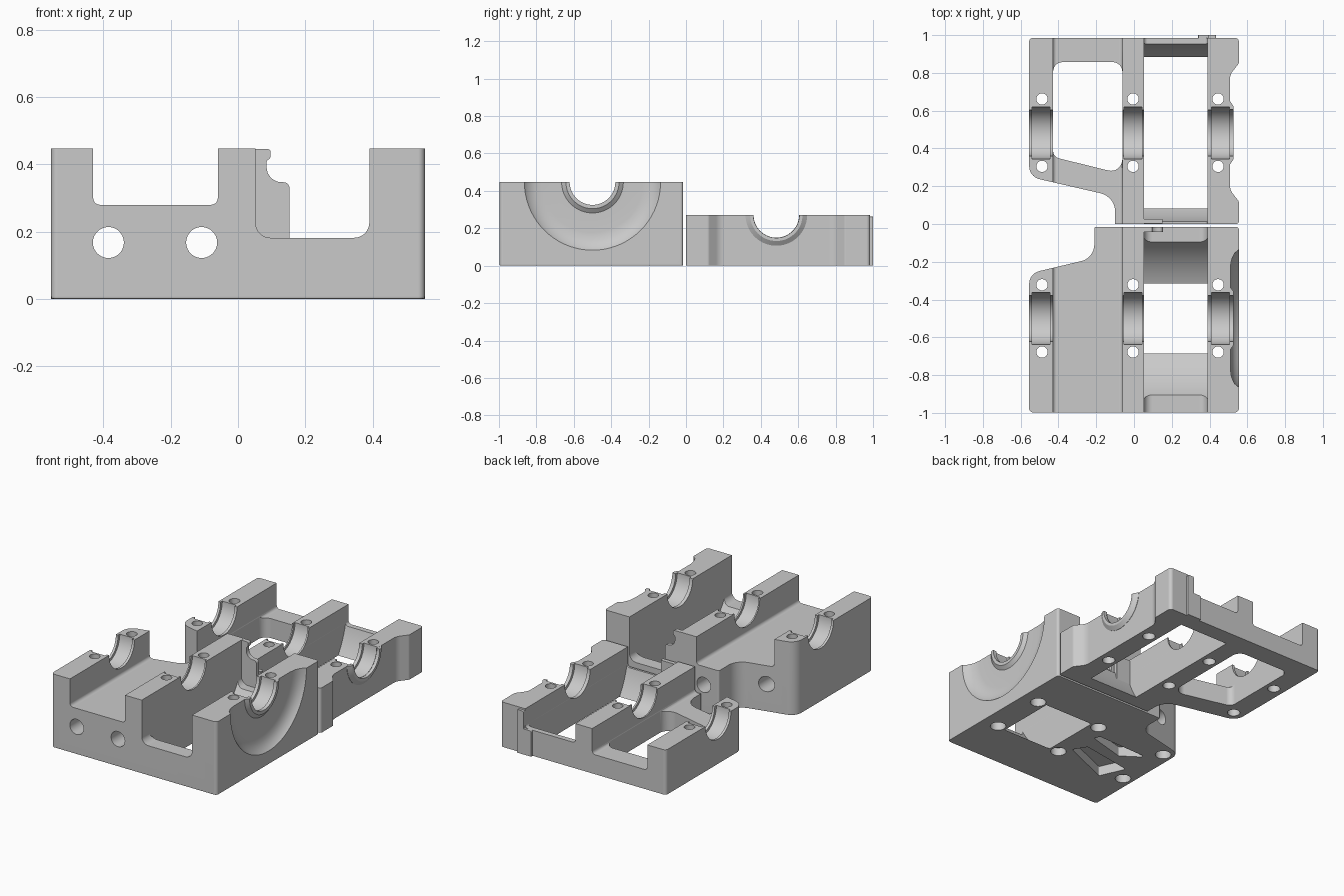
import bpy, bmesh, math
from mathutils import Vector, Matrix

if "Cube" in bpy.data.objects:
    bpy.data.objects.remove(bpy.data.objects["Cube"])

metal = bpy.data.materials.new("plain_grey")
metal.diffuse_color = (0.59, 0.59, 0.59, 1)
metal.use_nodes = True
metal.node_tree.nodes["Principled BSDF"].inputs["Base Color"].default_value = metal.diffuse_color


def rounded(points, n=8):
    """Polygon with arcs; each point is (u, v) or (u, v, radius)."""
    out = []
    for i, p in enumerate(points):
        v = Vector(p[:2])
        if len(p) < 3:
            out.append(v)
            continue
        a = (Vector(points[i - 1][:2]) - v).normalized()
        b = (Vector(points[(i + 1) % len(points)][:2]) - v).normalized()
        half = a.angle(b) / 2
        c = v + (a + b).normalized() * p[2] / math.sin(half)
        t = p[2] / math.tan(half)
        s, e = v + a * t - c, v + b * t - c
        sweep = s.angle_signed(e)
        for k in range(n + 1):
            out.append(c + Matrix.Rotation(-sweep * k / n, 2) @ s)
    return out


def finish(bm, name):
    bmesh.ops.recalc_face_normals(bm, faces=bm.faces)
    me = bpy.data.meshes.new(name)
    bm.to_mesh(me)
    bm.free()
    me.materials.append(metal)
    ob = bpy.data.objects.new(name, me)
    bpy.context.collection.objects.link(ob)
    return ob


def prism(name, profile, axis, lo, hi, bevel=0):
    """Extrude a profile along an axis: x takes (y,z), y takes (x,z), z takes (x,y)."""
    place = {"x": lambda u, v, w: (w, u, v),
             "y": lambda u, v, w: (u, w, v),
             "z": lambda u, v, w: (u, v, w)}[axis]
    bm = bmesh.new()
    low = [bm.verts.new(place(p[0], p[1], lo)) for p in profile]
    high = [bm.verts.new(place(p[0], p[1], hi)) for p in profile]
    n = len(profile)
    base = bm.faces.new(low)
    bm.faces.new(high)
    for i in range(n):
        j = (i + 1) % n
        bm.faces.new((low[i], low[j], high[j], high[i]))
    bmesh.ops.recalc_face_normals(bm, faces=bm.faces)
    if bevel:
        bmesh.ops.bevel(bm, geom=list(base.edges), offset=bevel, segments=2,
                        profile=0.5, affect='EDGES')
    return finish(bm, name)


def lathe(name, profile, y, z):
    """Revolve a closed outline of (radius, x) points about a line along x."""
    bm = bmesh.new()
    vs = [bm.verts.new((x, y, z + r)) for r, x in profile]
    es = [bm.edges.new((vs[i - 1], vs[i])) for i in range(len(vs))
          if profile[i - 1][0] + profile[i][0] > 0]      # no edge along the axis
    bmesh.ops.spin(bm, geom=vs + es, cent=(0, y, z), axis=(1, 0, 0),
                   angle=2 * math.pi, steps=72)
    bmesh.ops.remove_doubles(bm, verts=bm.verts, dist=1e-5)
    return finish(bm, name)


def circle(u, v, r, n=48):
    return [(u + r * math.cos(2 * math.pi * (i + .5) / n),
             v + r * math.sin(2 * math.pi * (i + .5) / n)) for i in range(n)]


def box(u0, u1, v0, v1, r=0):
    pts = [(u0, v0), (u1, v0), (u1, v1), (u0, v1)]
    return rounded([p + (r,) for p in pts]) if r else pts


def cut(ob, cutter):
    cutter.hide_render = True
    m = ob.modifiers.new("cut", 'BOOLEAN')
    m.operation, m.solver, m.object = 'DIFFERENCE', 'EXACT', cutter
    bpy.context.view_layer.objects.active = ob
    bpy.ops.object.modifier_apply(modifier=m.name)
    bpy.data.objects.remove(cutter, do_unlink=True)


def smooth(ob):
    bpy.ops.object.select_all(action='DESELECT')
    ob.select_set(True)
    bpy.context.view_layer.objects.active = ob
    bpy.ops.object.shade_smooth_by_angle(angle=math.radians(32))
    m = ob.modifiers.new("flat_normals", 'WEIGHTED_NORMAL')
    m.keep_sharp = True


RAILS = (-0.493, -0.005, 0.458)     # rail centres
BOLTS = (-0.487, -0.005, 0.445)     # bolt columns


def channels(ob, left_z, right_z, right_r):
    # long channels between the three rails
    for x0, x1, z, r in ((-0.43, -0.06, left_z, 0.02), (0.052, 0.39, right_z, right_r)):
        cut(ob, prism("channel", rounded([(x0, z, r), (x1, z, r), (x1, 0.8), (x0, 0.8)]),
                      "y", -1.2, 1.2))


def bearings(ob, y, z, bolt_y, bore):
    # crank swing clearance, saddles, saddle grooves and bolt holes
    cut(ob, prism("swing", circle(y, z, 0.484, 96), "x", 0.0532, 0.3888))
    cut(ob, prism("saddle", circle(y, z, 0.122), "x", -0.7, 0.7))
    for x in RAILS:
        cut(ob, prism("groove", circle(y, z, 0.138), "x", x - 0.047, x + 0.047))
    for x in BOLTS:
        for by in bolt_y:
            cut(ob, prism("bolt", circle(x, by, 0.03, 24), "z", -0.1, 0.8))
            cut(ob, prism("bolt_seat", circle(x, by, bore, 24), "z", -0.1, 0.05))


# ---- front block: tall lower housing ----
FY, FZ = -0.5, 0.447
front = prism("front_block", rounded([
    (-0.555, -0.997, 0.02), (0.555, -0.997, 0.02), (0.555, -0.015, 0.015),
    (-0.21, -0.015, 0.01), (-0.21, -0.18, 0.09), (-0.555, -0.262, 0.07)]),
    "z", 0, FZ, 0.008)
channels(front, 0.28, 0.182, 0.045)
bearings(front, FY, FZ, (-0.322, -0.678), 0.045)
for x in (-0.385, -0.108):           # bores running front to back
    cut(front, prism("bore", circle(x, 0.168, 0.046), "y", -1.2, 0.2))

# round dished recess on the right side, leaving a boss around the saddle
cut(front, lathe("dish", [
    (0, 0.527), (0.142, 0.527), (0.165, 0.51), (0.27, 0.51), (0.31, 0.516),
    (0.345, 0.532), (0.365, 0.556), (0.365, 0.6), (0, 0.6)], FY, FZ))

# weight-saving pockets in the underside
for pts in ([(-0.05, -0.61, .01), (-0.10, -0.53, .01), (-0.43, -0.585, .01), (-0.36, -0.74, .01)],
            [(-0.06, -0.43, .01), (-0.08, -0.395, .01), (-0.43, -0.405, .01), (-0.30, -0.495, .01)]):
    cut(front, prism("pocket", rounded(pts, 4), "z", -0.1, 0.06))
smooth(front)

# stepped lug at the back of the right channel
smooth(prism("front_lug", rounded([
    (0.03, 0.15), (0.153, 0.15), (0.153, 0.347, 0.018), (0.085, 0.347, 0.045),
    (0.085, 0.41, 0.01), (0.097, 0.42, 0.01), (0.097, 0.446, 0.01), (0.03, 0.446)]),
    "y", -0.042, -0.0155))

# ---- rear block: low bearing cap frame ----
RY, RZ = 0.483, 0.272
rear = prism("rear_block", rounded([
    (-0.10, 0.0), (0.555, 0.0, 0.015), (0.555, 0.12, 0.02), (0.508, 0.18, 0.07),
    (0.508, 0.79, 0.07), (0.555, 0.85, 0.02), (0.555, 0.985, 0.02), (-0.555, 0.985, 0.02),
    (-0.555, 0.25, 0.07), (-0.10, 0.145, 0.10)]), "z", 0, RZ)
channels(rear, 0.118, 0.155, 0.02)
bearings(rear, RY, RZ, (0.305, 0.662), 0.036)
cut(rear, prism("window", rounded([          # left opening
    (-0.428, 0.355, 0.04), (-0.062, 0.265, 0.06), (-0.062, 0.857, 0.05), (-0.428, 0.857, 0.05)]),
    "z", -0.1, 0.6))
smooth(rear)

# half-ring boss around the outer saddle
boss = lathe("rear_boss", [(0.123, 0.5056), (0.123, 0.527), (0.14, 0.527),
                           (0.165, 0.51), (0.165, 0.5056)], RY, RZ)
cut(boss, prism("trim", box(0, 1, RZ - 0.0005, 0.8), "x", 0.3, 0.7))
smooth(boss)

# small lug at the front and two-step locating tab at the back
smooth(prism("rear_lug", box(0.03, 0.152, 0.002, 0.027, 0.004), "z", 0.10, 0.265))
smooth(prism("rear_tab", rounded([
    (0.34, 0), (0.435, 0), (0.435, 0.262, 0.008), (0.392, 0.262, 0.008),
    (0.392, 0.155), (0.34, 0.155, 0.008)]), "y", 0.97, 1.0))
